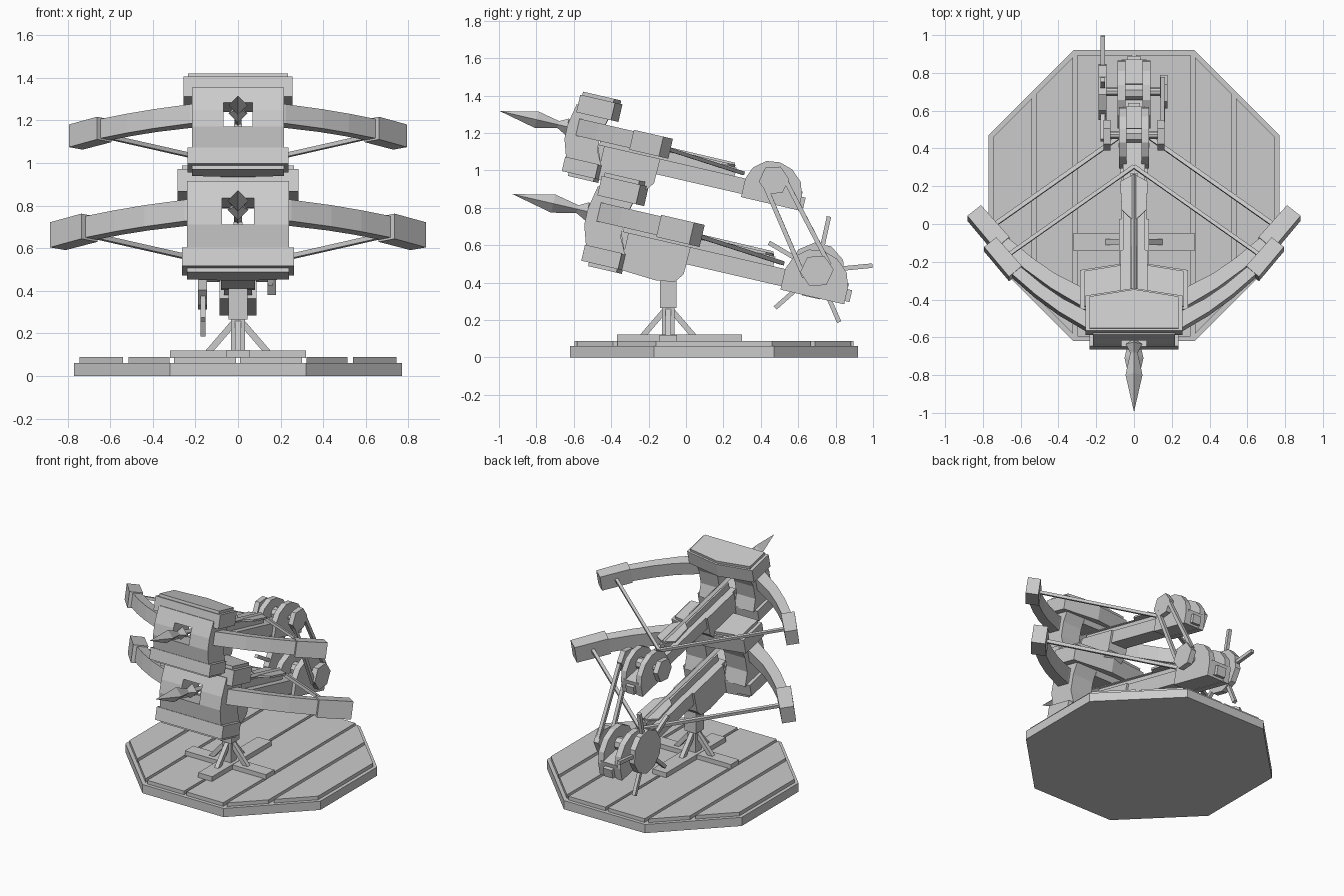
import bpy, bmesh, math
from mathutils import Matrix, Vector

if "Cube" in bpy.data.objects:
    bpy.data.objects.remove(bpy.data.objects["Cube"])

I = Matrix.Identity(4)
TILT = Matrix.Rotation(math.radians(-13), 4, 'X')
LOWER = TILT
UPPER = Matrix.Translation((0, -0.16, 0.531)) @ Matrix.Scale(0.9, 4) @ TILT


def finish(name, bm, M):
    bmesh.ops.recalc_face_normals(bm, faces=bm.faces)
    bm.transform(M)
    me = bpy.data.meshes.new(name)
    bm.to_mesh(me)
    bm.free()
    ob = bpy.data.objects.new(name, me)
    bpy.context.collection.objects.link(ob)
    return ob


def extrude(name, pts, lo, hi, axis='x', M=I):
    """Extrude a 2D outline: axis x takes (y, z) points, axis z takes (x, y) points."""
    bm = bmesh.new()
    f = lambda p, h: (h, p[0], p[1]) if axis == 'x' else (p[0], p[1], h)
    a = [bm.verts.new(f(p, lo)) for p in pts]
    b = [bm.verts.new(f(p, hi)) for p in pts]
    bm.faces.new(a)
    bm.faces.new(b)
    for i in range(len(pts)):
        j = (i + 1) % len(pts)
        bm.faces.new((a[i], a[j], b[j], b[i]))
    return finish(name, bm, M)


def box(name, x, y, z, M=I):
    return extrude(name, [(x[0], y[0]), (x[1], y[0]), (x[1], y[1]), (x[0], y[1])], z[0], z[1], 'z', M)


def disc(name, c, r, n, x0, x1, M=I, start=0.0):
    pts = [(c[0] + r * math.cos(start + 2 * math.pi * i / n),
            c[1] + r * math.sin(start + 2 * math.pi * i / n)) for i in range(n)]
    return extrude(name, pts, x0, x1, 'x', M)


def bar(name, p, q, w, t, M=I):
    """Square-section bar from p to q."""
    p, q = Vector(p), Vector(q)
    d = q - p
    bm = bmesh.new()
    bmesh.ops.create_cube(bm, size=1)
    bm.transform(Matrix.Translation((p + q) / 2) @ d.to_track_quat('Z', 'Y').to_matrix().to_4x4()
                 @ Matrix.Diagonal((w, t, d.length, 1)))
    return finish(name, bm, M)


def lathe(name, prof, n, z, M):
    """Faceted solid along y from (y, radius) pairs."""
    bm = bmesh.new()
    rings = [[bm.verts.new((r * math.cos(2 * math.pi * i / n), u, z + r * math.sin(2 * math.pi * i / n)))
              for i in range(n)] for u, r in prof]
    for a, b in zip(rings, rings[1:]):
        for i in range(n):
            j = (i + 1) % n
            bm.faces.new((a[i], a[j], b[j], b[i]))
    bm.faces.new(rings[0])
    bm.faces.new(rings[-1])
    bmesh.ops.remove_doubles(bm, verts=bm.verts, dist=0.0005)
    return finish(name, bm, M)


# octagonal platform
A, B, CY = 0.77, 0.32, 0.15
oct_pts = [(B, -A), (A, -B), (A, B), (B, A), (-B, A), (-A, B), (-A, -B), (-B, -A)]
extrude('platform', [(x, y + CY) for x, y in oct_pts], 0, 0.062, 'z')

# deck planks trimmed to the octagon
depth = lambda x: 0.745 - max(0, x - 0.31)
for s in (-1, 1):
    for a, b in ((0.01, 0.30), (0.322, 0.515), (0.54, 0.745)):
        extrude('deck_plank', [(s * a, CY - depth(a)), (s * b, CY - depth(b)),
                               (s * b, CY + depth(b)), (s * a, CY + depth(a))], 0.06, 0.088, 'z')

# stand: cross feet, post and struts
PY = -0.095
box('foot_across', (-0.32, 0.32), (PY - 0.047, PY + 0.047), (0.085, 0.12))
box('foot_along', (-0.055, 0.055), (-0.37, 0.30), (0.085, 0.122))
box('post', (-0.033, 0.033), (PY - 0.033, PY + 0.033), (0.1, 0.30))
box('post_head', (-0.045, 0.045), (PY - 0.045, PY + 0.045), (0.265, 0.44))
for s in (-1, 1):
    bar('strut_side', (s * 0.145, PY, 0.105), (s * 0.02, PY, 0.25), 0.03, 0.03)
    bar('strut_end', (0, PY + s * 0.145, 0.105), (0, PY + s * 0.02, 0.25), 0.03, 0.03)

HUB = (0.578, 0.608)


def crossbow(tag, M):
    n = lambda part: tag + '_' + part

    # bowed front frame with a window for the bolt
    frame = [(-0.665, 0.785), (-0.69, 0.66), (-0.69, 0.57), (-0.655, 0.46),
             (-0.44, 0.46), (-0.485, 0.55), (-0.485, 0.66), (-0.45, 0.785)]
    for s in (-1, 1):
        extrude(n('frame_side'), frame, s * 0.075, s * 0.24, 'x', M)
    extrude(n('frame_bottom'), [(-0.69, 0.57), (-0.655, 0.46), (-0.44, 0.46), (-0.485, 0.57)],
            -0.075, 0.075, 'x', M)
    extrude(n('frame_top'), [(-0.665, 0.785), (-0.682, 0.70), (-0.47, 0.70), (-0.45, 0.785)],
            -0.075, 0.075, 'x', M)

    # caps with a pointed rear edge
    def cap(part, x, front, edge, back, z0, z1):
        extrude(n(part), [(-x, front), (x, front), (x, edge), (0, back), (-x, edge)], z0, z1, 'z', M)
    cap('top_cap', 0.285, -0.657, -0.445, -0.40, 0.738, 0.845)
    cap('top_plate', 0.262, -0.645, -0.455, -0.412, 0.845, 0.866)
    cap('bottom_cap', 0.263, -0.662, -0.46, -0.43, 0.378, 0.466)
    cap('bottom_plate', 0.24, -0.62, -0.465, -0.435, 0.358, 0.378)

    # stock, keel and bolt rail
    box(n('stock'), (-0.065, 0.065), (-0.50, 0.76), (0.486, 0.58), M)
    extrude(n('keel'), [(-0.45, 0.58), (-0.45, 0.378), (-0.25, 0.365), (-0.15, 0.38),
                        (-0.112, 0.43), (-0.108, 0.58)], -0.08, 0.08, 'x', M)
    box(n('rail'), (-0.022, 0.022), (-0.48, 0.345), (0.57, 0.632), M)

    # bolt with spear head and flights
    lathe(n('bolt'), [(-1.10, 0), (-0.877, 0.05), (-0.745, 0.022), (-0.735, 0.026), (-0.69, 0.05),
                      (-0.67, 0.02), (0.33, 0.016)], 4, 0.642, M)
    extrude(n('bolt_flights'), [(0, 0.05), (0.072, 0.12), (0.082, 0.29), (0, 0.335),
                                (-0.082, 0.29), (-0.072, 0.12)], 0.632, 0.646, 'z', M)

    # swept bow arms, tip blocks and string
    for s in (-1, 1):
        arm = [(0.20, -0.645), (0.25, -0.625), (0.44, -0.51), (0.58, -0.405), (0.72, -0.28),
               (0.67, -0.235), (0.54, -0.345), (0.42, -0.43), (0.25, -0.52), (0.20, -0.53)]
        extrude(n('bow_arm'), [(s * x, y) for x, y in arm], 0.602, 0.705, 'z', M)
        tip = [(0.735, -0.30), (0.882, -0.12), (0.81, -0.062), (0.66, -0.235)]
        extrude(n('bow_tip'), [(s * x, y) for x, y in tip], 0.592, 0.713, 'z', M)
        bar(n('string'), (s * 0.76, -0.17, 0.655), (0, 0.39, 0.608), 0.022, 0.022, M)

    # winch housing, reel and axle
    cheek = [(0.41, 0.467), (0.41, 0.58), (0.44, 0.655), (0.51, 0.71), (0.59, 0.72),
             (0.67, 0.695), (0.735, 0.635), (0.76, 0.56), (0.76, 0.467)]
    for s in (-1, 1):
        extrude(n('winch_cheek'), cheek, s * 0.045, s * 0.088, 'x', M)
    box(n('winch_floor'), (-0.05, 0.05), (0.41, 0.755), (0.469, 0.50), M)
    box(n('rear_nub'), (-0.035, 0.035), (0.75, 0.785), (0.485, 0.55), M)
    disc(n('reel'), HUB, 0.045, 8, -0.047, 0.047, M)
    disc(n('axle'), HUB, 0.022, 8, -0.17, 0.17, M)
    disc(n('pulley_right'), HUB, 0.09, 6, 0.138, 0.178, M, 0.3)


crossbow('lower', LOWER)
crossbow('upper', UPPER)

# spoked hand wheel on the lower winch, plain pulley on the upper one
disc('hand_wheel', HUB, 0.152, 10, -0.187, -0.146, LOWER)
for i in range(5):
    a = math.radians(90.5 + 72 * i)
    bar('wheel_spoke', (-0.165, HUB[0], HUB[1]),
        (-0.165, HUB[0] + 0.298 * math.cos(a), HUB[1] + 0.298 * math.sin(a)), 0.024, 0.024, LOWER)
disc('upper_pulley_left', HUB, 0.09, 6, -0.178, -0.138, UPPER, 0.3)

# drive belt joining the two winches
lo = LOWER @ Vector((0, *HUB))
up = UPPER @ Vector((0, *HUB))
side = Vector((0, 0.9, 0.43))
for s in (-1, 1):
    bar('drive_belt', up + s * 0.055 * side + Vector((0.148, 0, 0)),
        lo + s * 0.075 * side + Vector((0.153, 0, 0)), 0.024, 0.024)
